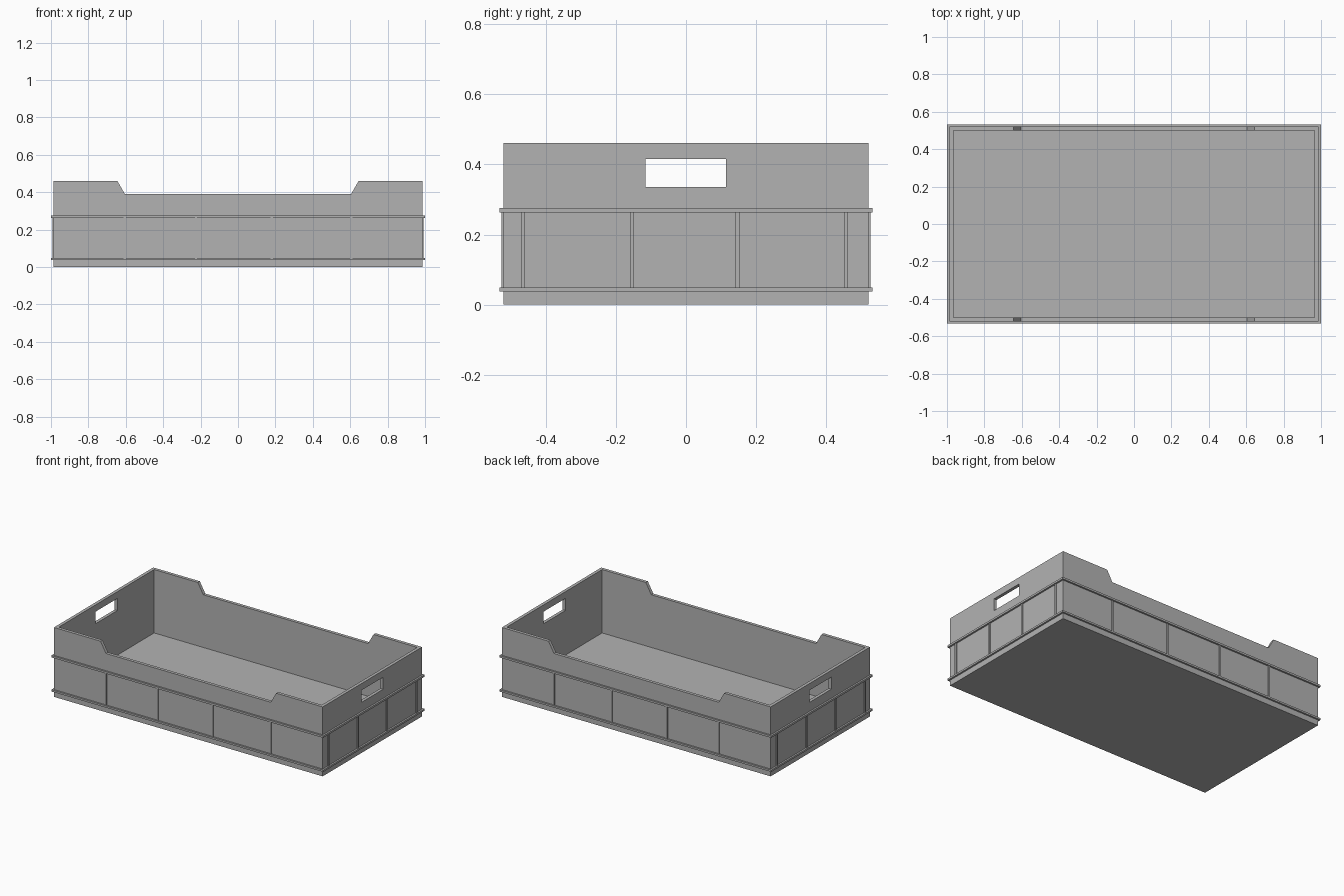
import bpy
import bmesh

cube = bpy.data.objects.get("Cube")
if cube:
    bpy.data.objects.remove(cube, do_unlink=True)

BODY_X, BODY_Y, TOP = 0.987, 0.521, 0.461
WALL, FLOOR = 0.021, 0.04
RAIL_OUT, RIB_OUT, RIB_W = 0.0115, 0.006, 0.012
LOW_RAIL, HIGH_RAIL = (0.037, 0.049), (0.263, 0.276)

grey = bpy.data.materials.new("grey plastic")
grey.use_nodes = True
grey.diffuse_color = (0.45, 0.45, 0.45, 1)
grey.node_tree.nodes["Principled BSDF"].inputs["Base Color"].default_value = (0.45, 0.45, 0.45, 1)


def finish(name, bm):
    bmesh.ops.recalc_face_normals(bm, faces=bm.faces)
    mesh = bpy.data.meshes.new(name)
    bm.to_mesh(mesh)
    bm.free()
    mesh.materials.append(grey)
    obj = bpy.data.objects.new(name, mesh)
    bpy.context.collection.objects.link(obj)
    return obj


def box(name, lo, hi):
    bm = bmesh.new()
    bmesh.ops.create_cube(bm, size=1)
    for v in bm.verts:
        v.co = [(a + b) / 2 + c * (b - a) for a, b, c in zip(lo, hi, v.co)]
    return finish(name, bm)


def prism(name, profile, y0, y1):
    """Extrude an x-z outline along y."""
    bm = bmesh.new()
    face = bm.faces.new([bm.verts.new((x, y0, z)) for x, z in profile])
    ext = bmesh.ops.extrude_face_region(bm, geom=[face])["geom"]
    for v in ext:
        if isinstance(v, bmesh.types.BMVert):
            v.co.y = y1
    return finish(name, bm)


def ring(name, z0, z1):
    """Mitred rectangular band around the body."""
    bm = bmesh.new()
    section = [(0, z0), (RAIL_OUT, z0), (RAIL_OUT, z1), (0, z1)]
    loops = [[bm.verts.new((sx * (BODY_X + o), sy * (BODY_Y + o), z)) for o, z in section]
             for sx, sy in ((-1, -1), (1, -1), (1, 1), (-1, 1))]
    for i in range(4):
        a, b = loops[i], loops[(i + 1) % 4]
        for j in range(4):
            k = (j + 1) % 4
            bm.faces.new((a[j], b[j], b[k], a[k]))
    return finish(name, bm)


# Tray body: solid block, hollowed, with dipped long walls and hand holes
body = box("tray_body", (-BODY_X, -BODY_Y, 0), (BODY_X, BODY_Y, TOP))
cutters = [
    box("hollow_cutter", (WALL - BODY_X, WALL - BODY_Y, FLOOR), (BODY_X - WALL, BODY_Y - WALL, 1)),
    prism("dip_cutter", [(-0.605, 0.39), (0.605, 0.39), (0.645, TOP), (0.645, 0.6),
                         (-0.645, 0.6), (-0.645, TOP)], -0.8, 0.8),
    box("hand_hole_cutter", (-1.2, -0.116, 0.336), (1.2, 0.114, 0.416)),
]
bpy.context.view_layer.objects.active = body
for cutter in cutters:
    mod = body.modifiers.new(cutter.name, "BOOLEAN")
    mod.operation, mod.solver, mod.object = "DIFFERENCE", "EXACT", cutter
    bpy.ops.object.modifier_apply(modifier=mod.name)
    bpy.data.objects.remove(cutter, do_unlink=True)

# Horizontal rails
ring("lower_rail", *LOW_RAIL)
ring("upper_rail", *HIGH_RAIL)

# Vertical ribs between the rails on all four walls
z0, z1, h = LOW_RAIL[1], HIGH_RAIL[0], RIB_W / 2
for side, sign in (("front", -1), ("back", 1)):
    y = sorted((sign * BODY_Y, sign * (BODY_Y + RIB_OUT)))
    for x in (-0.605, -0.225, 0.18, 0.605):
        box(side + "_rib", (x - h, y[0], z0), (x + h, y[1], z1))
for side, sign in (("right", -1), ("left", 1)):
    x = sorted((sign * BODY_X, sign * (BODY_X + RIB_OUT)))
    for y in (-0.465, -0.154, 0.148, 0.457):
        box(side + "_rib", (x[0], y - h, z0), (x[1], y + h, z1))
